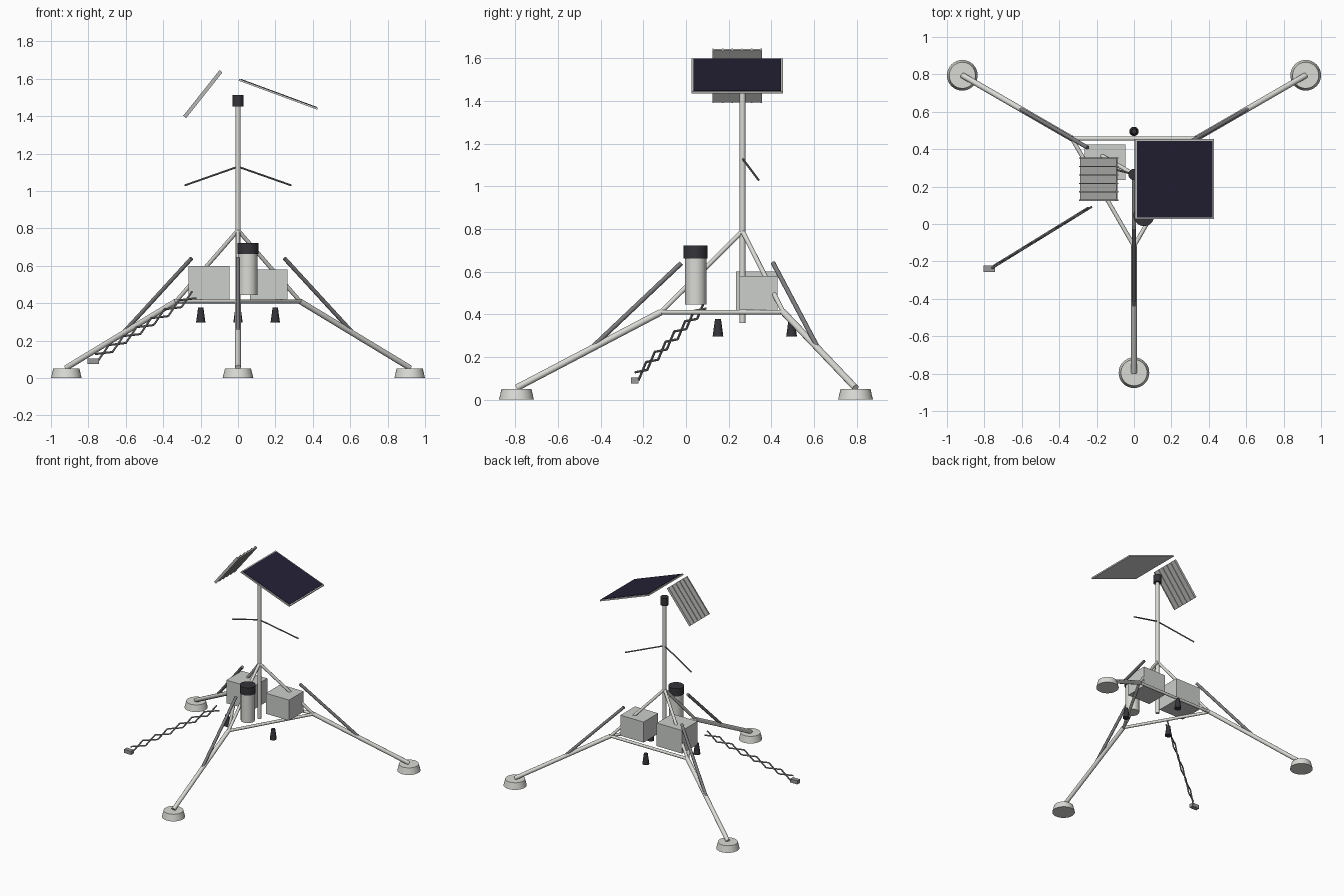
import bpy, math
from mathutils import Vector, Matrix

if "Cube" in bpy.data.objects:
    bpy.data.objects.remove(bpy.data.objects["Cube"])


def mat(name, r, g, b):
    m = bpy.data.materials.new(name)
    m.diffuse_color = (r, g, b, 1)
    m.use_nodes = True
    m.node_tree.nodes["Principled BSDF"].inputs["Base Color"].default_value = m.diffuse_color
    return m


LIGHT = mat("light_grey_metal", 0.70, 0.70, 0.67)
BOX = mat("box_grey", 0.60, 0.62, 0.60)
SLAT = mat("slat_grey", 0.48, 0.48, 0.47)
DARK = mat("dark_grey_metal", 0.20, 0.20, 0.21)
ARM = mat("arm_grey", 0.32, 0.32, 0.32)
BLACK = mat("near_black", 0.035, 0.035, 0.042)
NAVY = mat("solar_navy", 0.018, 0.015, 0.036)

CY = 0.265  # y of the mast axis


def finish(name, m, smooth=False):
    o = bpy.context.object
    o.name = name
    o.data.materials.append(m)
    if smooth:
        bpy.ops.object.shade_smooth_by_angle(angle=math.radians(40))
    return o


def tube(name, a, b, r, m, sides=12):
    a, b = Vector(a), Vector(b)
    d = b - a
    bpy.ops.mesh.primitive_cylinder_add(
        vertices=sides, radius=r, depth=d.length, location=(a + b) / 2,
        rotation=d.to_track_quat('Z', 'Y').to_euler())
    return finish(name, m, True)


def cone(name, x, y, z0, z1, r0, r1, m, sides=32):
    bpy.ops.mesh.primitive_cone_add(
        vertices=sides, radius1=r0, radius2=r1, depth=z1 - z0,
        location=(x, y, (z0 + z1) / 2))
    return finish(name, m, True)


def box(name, centre, size, m, tilt=0.0, offset=(0, 0, 0), turn=0.0):
    # offset is measured in the tilted frame of the part
    rot = Matrix.Rotation(turn, 4, 'Z') @ Matrix.Rotation(tilt, 4, 'Y')
    bpy.ops.mesh.primitive_cube_add(size=1)
    o = finish(name, m)
    o.data.transform(Matrix.Translation(centre) @ rot @ Matrix.Translation(offset)
                     @ Matrix.Diagonal((*size, 1)))
    return o


def polar(r, deg, z):
    a = math.radians(deg)
    return (r * math.cos(a), CY + r * math.sin(a), z)


APEX = (0, CY, 0.79)

# Three identical sides: leg, shock absorber, foot, frame tubes, engine
for name, deg in (("front", -90), ("right", 30), ("left", 150)):
    knee = polar(0.383, deg, 0.41)
    tube(name + "_leg", knee, polar(1.06, deg, 0.055), 0.0155, LIGHT)
    tube(name + "_shock_absorber", polar(0.70, deg, 0.25), polar(0.287, deg, 0.64), 0.011, DARK)
    fx, fy, _ = polar(1.06, deg, 0)
    cone(name + "_foot", fx, fy, 0, 0.05, 0.082, 0.070, LIGHT)
    tube(name + "_frame_bar", knee, polar(0.383, deg + 120, 0.41), 0.011, LIGHT)
    tube(name + "_frame_brace", knee, APEX, 0.011, LIGHT)
    ex, ey, _ = polar(0.23, deg + 180, 0)
    cone(name + "_engine", ex, ey, 0.297, 0.378, 0.025, 0.014, BLACK, 16)

# Mast with cap and two drooping booms
tube("mast", (0, CY, 0.36), (0, CY, 1.46), 0.0135, LIGHT, 16)
cone("mast_cap", 0, CY, 1.452, 1.512, 0.030, 0.030, BLACK, 24)
for side, s in (("left", -1), ("right", 1)):
    tube(side + "_boom", (0, CY, 1.13), (s * 0.285, 0.34, 1.03), 0.005, DARK, 8)

# Equipment boxes
box("left_equipment_box", (-0.155, 0.33, 0.51), (0.22, 0.19, 0.18), BOX)
box("right_equipment_box", (0.165, 0.34, 0.50), (0.20, 0.18, 0.16), BOX)

# Camera drum
cone("camera_body", 0.053, 0.045, 0.445, 0.665, 0.050, 0.050, LIGHT)
cone("camera_hood", 0.053, 0.045, 0.662, 0.722, 0.056, 0.056, BLACK)

# Solar panel: grey tray with a dark cell plate on top
c = (0.215, 0.24, 1.517)
tilt = math.atan2(0.155, 0.42)
box("solar_tray", c, (0.448, 0.428, 0.010), BOX, tilt)
box("solar_cells", c, (0.430, 0.410, 0.004), NAVY, tilt, (0, 0, 0.006))

# Flat ribbed antenna
c = (-0.188, 0.24, 1.518)
tilt = -math.radians(51.5)
box("antenna_plate", c, (0.312, 0.232, 0.010), SLAT, tilt)
for i in range(6):
    box("antenna_rib_%d" % (i + 1), c, (0.312, 0.006, 0.020), SLAT, tilt,
        (0, -0.113 + i * 0.0452, 0))

# Scissor arm: two opposed zigzags in one upright plane
a, b = Vector((-0.235, 0.09, 0.445)), Vector((-0.755, -0.23, 0.11))
d = (b - a).normalized()
side = d.cross(Vector((0, 0, 1))).normalized()
up = side.cross(d)
n = 7
for k, s in (("a", 1), ("b", -1)):
    pts = [a.lerp(b, i / n) + up * s * (-1) ** i * 0.021 + side * s * 0.003
           for i in range(n + 1)]
    for i in range(n):
        tube("scissor_link_%s%d" % (k, i + 1), pts[i], pts[i + 1], 0.0055, ARM, 8)
box("scoop", (-0.773, -0.24, 0.09), (0.062, 0.034, 0.028), ARM)
